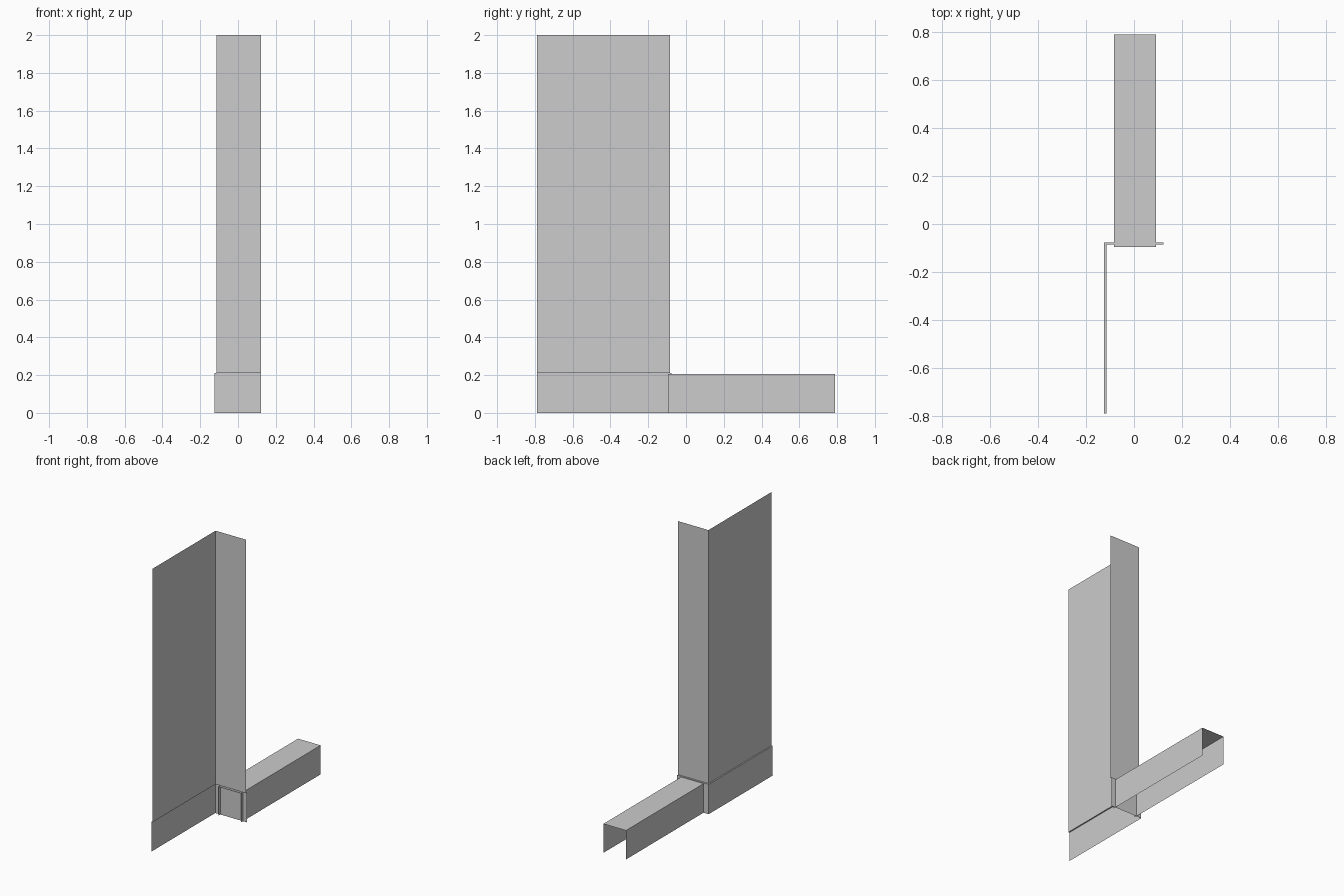
import bpy

cube = bpy.data.objects.get("Cube")
if cube:
    bpy.data.objects.remove(cube, do_unlink=True)

grey = bpy.data.materials.new("light_grey_sheet")
grey.use_nodes = True
COLOUR = (0.604, 0.604, 0.604, 1)
grey.diffuse_color = COLOUR
grey.node_tree.nodes["Principled BSDF"].inputs["Base Color"].default_value = COLOUR


def sheet(name, rows):
    """Thin sheet lofted between equally long rows of points."""
    n = len(rows[0])
    verts = [p for row in rows for p in row]
    faces = [(r * n + i, r * n + i + 1, (r + 1) * n + i + 1, (r + 1) * n + i)
             for r in range(len(rows) - 1) for i in range(n - 1)]
    mesh = bpy.data.meshes.new(name)
    mesh.from_pydata(verts, [], faces)
    mesh.materials.append(grey)
    obj = bpy.data.objects.new(name, mesh)
    bpy.context.collection.objects.link(obj)
    return obj


FRONT, BACK, END = -0.79, 0.79, 0.122
LEDGE, TOP = 0.21, 2.0


def corner(x, y, z):
    """L-shaped plan line: front edge, inner corner, free side edge."""
    return [(x, FRONT, z), (x, y, z), (END, y, z)]


# Tall corner wall, standing just inside the skirt
sheet("corner_wall", [corner(-0.115, -0.086, LEDGE), corner(-0.115, -0.086, TOP)])

# Skirt stepped outward, joined to the wall by a narrow ledge
sheet("stepped_skirt", [corner(-0.124, -0.076, 0), corner(-0.124, -0.076, LEDGE),
                        corner(-0.115, -0.086, LEDGE)])

# Inverted channel passing through the skirt, open at both ends and below
profile = [(-0.084, 0), (-0.084, 0.205), (0.092, 0.205), (0.092, 0)]
sheet("open_channel", [[(x, y, z) for x, z in profile] for y in (-0.096, BACK)])
